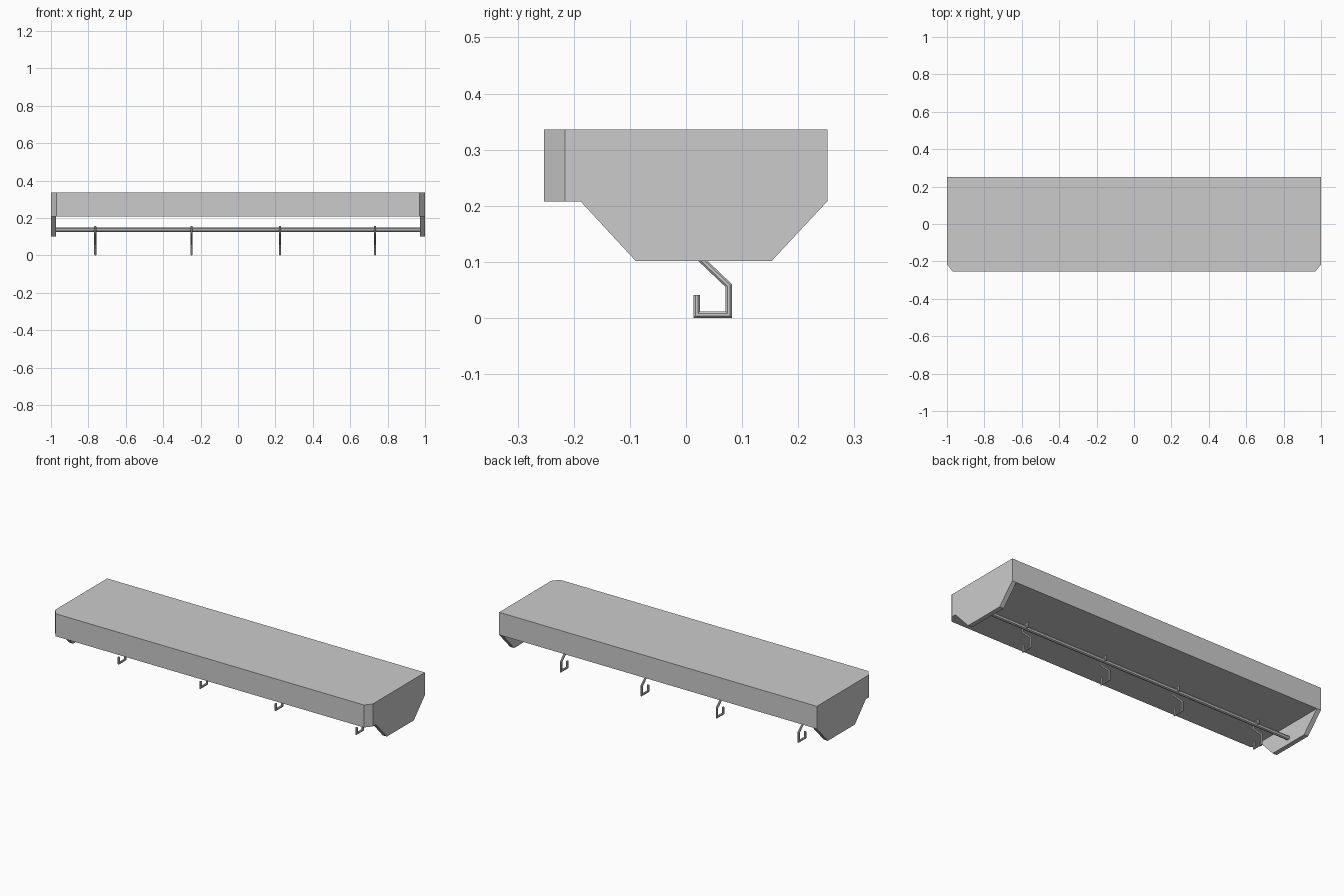
import bpy, bmesh, math
from mathutils import Vector

if "Cube" in bpy.data.objects:
    bpy.data.objects.remove(bpy.data.objects["Cube"])


def finish(bm, name):
    bmesh.ops.recalc_face_normals(bm, faces=bm.faces)
    mesh = bpy.data.meshes.new(name)
    bm.to_mesh(mesh)
    bm.free()
    obj = bpy.data.objects.new(name, mesh)
    bpy.context.collection.objects.link(obj)
    return obj


def prism(name, points, offset):
    """Extrude a closed outline of 3D points by an offset."""
    bm = bmesh.new()
    face = bm.faces.new([bm.verts.new(p) for p in points])
    ext = bmesh.ops.extrude_face_region(bm, geom=[face], use_keep_orig=True)
    moved = [g for g in ext["geom"] if isinstance(g, bmesh.types.BMVert)]
    bmesh.ops.translate(bm, verts=moved, vec=offset)
    return finish(bm, name)


def bent_wire(name, x, path, radius, sides=8):
    """Sweep a round section along a (y, z) path with mitred corners."""
    pts = [Vector(p) for p in path]
    bm = bmesh.new()
    rings = []
    for i, p in enumerate(pts):
        a = (p - pts[i - 1]).normalized() if i else (pts[1] - p).normalized()
        b = (pts[i + 1] - p).normalized() if i < len(pts) - 1 else a
        na, nb = Vector((-a.y, a.x)), Vector((-b.y, b.x))
        n = (na + nb) / (1 + na.dot(nb))
        ring = []
        for k in range(sides):
            t = 2 * math.pi * (k + 0.5) / sides
            q = p + n * radius * math.cos(t)
            ring.append(bm.verts.new((x + radius * math.sin(t), q.x, q.y)))
        rings.append(ring)
    for r, s in zip(rings, rings[1:]):
        for k in range(sides):
            j = (k + 1) % sides
            bm.faces.new((r[k], r[j], s[j], s[k]))
    bm.faces.new(rings[0])
    bm.faces.new(rings[-1])
    return finish(bm, name)


# Shelf board with clipped front corners
board = [(-0.97, -0.253), (0.97, -0.253), (1, -0.216),
         (1, 0.252), (-1, 0.252), (-1, -0.216)]
prism("shelf_board", [(x, y, 0.208) for x, y in board], (0, 0, 0.128))

# Tapered end brackets
bracket = [(-0.188, 0.208), (-0.09, 0.102), (0.153, 0.102), (0.252, 0.208)]
for side, name in ((1, "right_bracket"), (-1, "left_bracket")):
    prism(name, [(side, y, z) for y, z in bracket], (-0.026 * side, 0, 0))

# Hanging rail between the brackets
bm = bmesh.new()
bmesh.ops.create_cone(bm, cap_ends=True, segments=8, radius1=0.0115,
                      radius2=0.0115, depth=1.95)
rail = finish(bm, "hanging_rail")
rail.rotation_euler = (0, math.pi / 2, 0)
rail.location = (0, 0.031, 0.136)

# Hooks draped over the rail
hook = [(0.049, 0.13), (0.049, 0.152), (0.013, 0.152), (0.013, 0.118),
        (0.076, 0.058), (0.076, 0.006), (0.019, 0.006), (0.019, 0.041)]
for i, x in enumerate((-0.763, -0.248, 0.225, 0.733)):
    bent_wire(f"hook_{i + 1}", x, hook, 0.0062)
